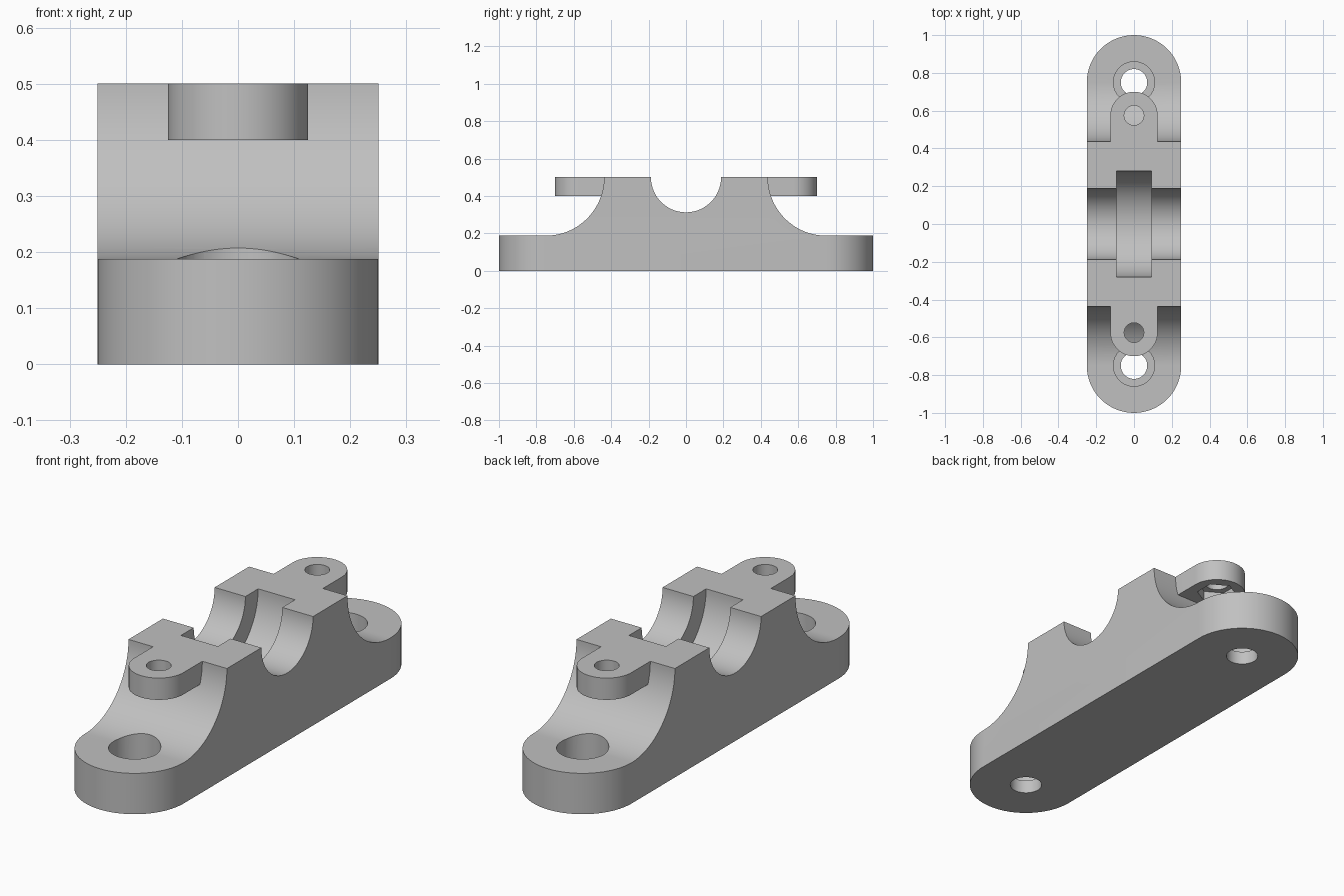
import bpy, bmesh
from math import sin, cos, pi, radians
from mathutils import Matrix

default = bpy.data.objects.get("Cube")
if default:
    bpy.data.objects.remove(default, do_unlink=True)

grey = bpy.data.materials.new("plain grey")
grey.use_nodes = True
COLOUR = (0.53, 0.53, 0.53, 1)
grey.diffuse_color = COLOUR
grey.node_tree.nodes["Principled BSDF"].inputs["Base Color"].default_value = COLOUR


def finish(name, bm):
    bmesh.ops.recalc_face_normals(bm, faces=bm.faces)
    mesh = bpy.data.meshes.new(name)
    bm.to_mesh(mesh)
    bm.free()
    mesh.materials.append(grey)
    obj = bpy.data.objects.new(name, mesh)
    bpy.context.collection.objects.link(obj)
    return obj


def prism(name, outline, offset):
    """Extrude a closed outline of 3D points by an offset."""
    bm = bmesh.new()
    face = bm.faces.new([bm.verts.new(p) for p in outline])
    new = bmesh.ops.extrude_face_region(bm, geom=[face])["geom"]
    bmesh.ops.translate(bm, vec=offset, verts=[v for v in new if isinstance(v, bmesh.types.BMVert)])
    return finish(name, bm)


def cylinder(name, radius, centre, length, axis="Z", sides=64):
    bm = bmesh.new()
    turn = Matrix.Rotation(pi / 2, 4, "Y") if axis == "X" else Matrix()
    bmesh.ops.create_cone(bm, cap_ends=True, segments=sides, radius1=radius, radius2=radius,
                          depth=length, matrix=Matrix.Translation(centre) @ turn)
    return finish(name, bm)


def arc(cx, cy, r, start, end, steps=32):
    angles = [start + (end - start) * i / steps for i in range(steps + 1)]
    return [(cx + r * cos(a), cy + r * sin(a)) for a in angles]


def combine(target, tool, operation):
    mod = target.modifiers.new(operation, "BOOLEAN")
    mod.operation, mod.object, mod.solver = operation, tool, "EXACT"
    bpy.ops.object.select_all(action="DESELECT")
    bpy.context.view_layer.objects.active = target
    target.select_set(True)
    bpy.ops.object.modifier_apply(modifier=mod.name)
    bpy.data.objects.remove(tool, do_unlink=True)


# Side profile: flat feet sweeping up to a flat-topped block
half = [(1.1, 0), (1.1, 0.1875)] + arc(0.75, 0.5, 0.3125, 1.5 * pi, pi)
profile = half + [(-y, z) for y, z in reversed(half)]
body = prism("bearing_block", [(-0.4, y, z) for y, z in profile], (0.8, 0, 0))

# Rounded ends in plan
plan = arc(0, 0.75, 0.25, 0, pi) + arc(0, -0.75, 0.25, pi, 2 * pi)
combine(body, prism("plan_shape", [(x, y, -0.1) for x, y in plan], (0, 0, 0.8)), "INTERSECT")

# Overhanging tabs
for s in (1, -1):
    tab = [(0.125, 0.4)] + arc(0, 0.575, 0.125, 0, pi) + [(-0.125, 0.4)]
    combine(body, prism("clamp_tab", [(x, s * y, 0.4) for x, y in tab], (0, 0, 0.1)), "UNION")

# Shaft saddle and the wider bearing groove
combine(body, cylinder("saddle_cut", 0.1875, (0, 0, 0.5), 0.8, "X", 96), "DIFFERENCE")
combine(body, cylinder("groove_cut", 0.28, (0, 0, 0.5), 0.1875, "X", 96), "DIFFERENCE")

# Counterbored mounting holes, tab screw holes and hexagonal nut pockets
for s in (1, -1):
    for name, radius, y, low, high, sides in (
            ("mounting_hole", 0.07, 0.75, -0.1, 0.3, 64),
            ("counterbore", 0.109, 0.75, 0.0625, 0.35, 64),
            ("screw_hole", 0.052, 0.575, 0.38, 0.6, 48),
            ("nut_pocket", 0.088, 0.575, 0.38, 0.45, 6)):
        tool = cylinder(name, radius, (0, s * y, (low + high) / 2), high - low, sides=sides)
        combine(body, tool, "DIFFERENCE")

bpy.ops.object.select_all(action="DESELECT")
bpy.context.view_layer.objects.active = body
body.select_set(True)
bpy.ops.object.shade_smooth_by_angle(angle=radians(30))
